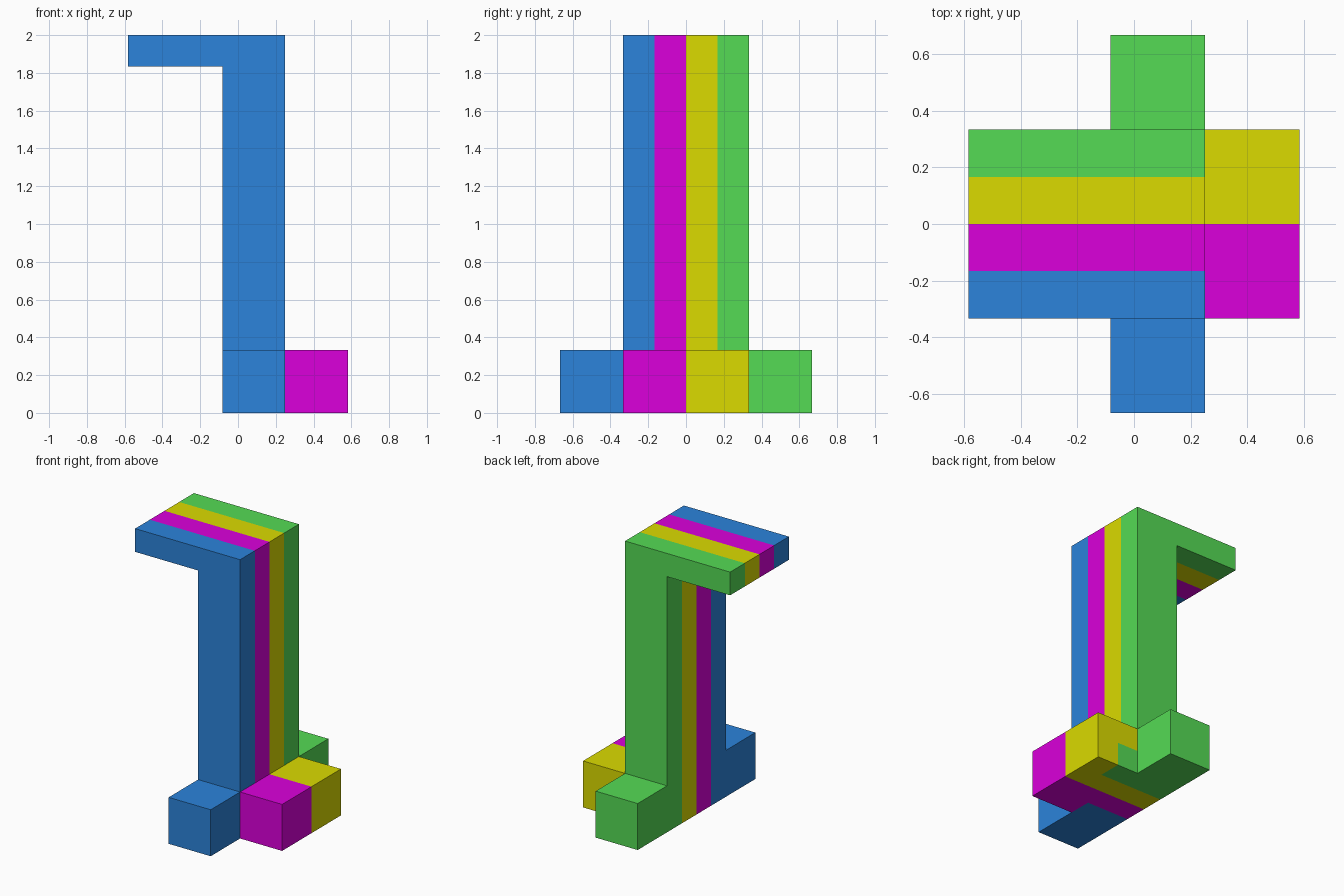
import bpy, bmesh
from mathutils import Vector

cube = bpy.data.objects.get("Cube")
if cube:
    bpy.data.objects.remove(cube, do_unlink=True)

U = 1 / 6                       # size of one block
ORIGIN = Vector((-3.5, -4, 0))  # corner of the block grid, in blocks


def material(name, rgb):
    mat = bpy.data.materials.new(name)
    mat.use_nodes = True
    mat.diffuse_color = (*rgb, 1)
    mat.node_tree.nodes["Principled BSDF"].inputs["Base Color"].default_value = (*rgb, 1)
    return mat


def box(x0, x1, y0, y1, z0, z1):
    return {(x, y, z) for x in range(x0, x1) for y in range(y0, y1) for z in range(z0, z1)}


def bent_slab(y):
    """One layer of the upright post with its overhanging arm."""
    return box(3, 5, y, y + 1, 0, 12) | box(0, 3, y, y + 1, 11, 12)


# Each coloured layer: post slab plus its foot
green = bent_slab(5) | box(3, 5, 6, 8, 0, 2) | {(5, 5, 0)}   # with a corner block set in the side foot
layers = [
    ("blue_front_layer", "blue", (0.025, 0.23, 0.708), bent_slab(2) | box(3, 5, 0, 2, 0, 2)),
    ("magenta_layer", "magenta", (0.708, 0.0, 0.708), bent_slab(3) | box(5, 7, 2, 4, 0, 2)),
    ("yellow_layer", "yellow", (0.708, 0.708, 0.0), (bent_slab(4) | box(5, 7, 4, 6, 0, 2)) - green),
    ("green_back_layer", "green", (0.09, 0.708, 0.09), green),
]
filled = set().union(*(cells for *_, cells in layers))


def build(name, cells, mat):
    """Skin the blocks where they are exposed, then merge the flat faces."""
    bm = bmesh.new()
    for cell in sorted(cells):
        for axis in range(3):
            for side in (0, 1):
                step = list(cell)
                step[axis] += 2 * side - 1
                if tuple(step) in filled:
                    continue
                corners = []
                for a, b in ((0, 0), (1, 0), (1, 1), (0, 1)):
                    p = Vector(cell) + ORIGIN
                    p[axis] += side
                    p[(axis + 1) % 3] += a
                    p[(axis + 2) % 3] += b
                    corners.append(bm.verts.new(p * U))
                bm.faces.new(corners if side else corners[::-1])
    bmesh.ops.remove_doubles(bm, verts=bm.verts, dist=1e-4)
    bmesh.ops.dissolve_limit(bm, angle_limit=0.01, verts=bm.verts, edges=bm.edges)
    mesh = bpy.data.meshes.new(name)
    bm.to_mesh(mesh)
    bm.free()
    mesh.materials.append(mat)
    bpy.context.collection.objects.link(bpy.data.objects.new(name, mesh))


for name, colour, rgb, cells in layers:
    build(name, cells, material(colour, rgb))
